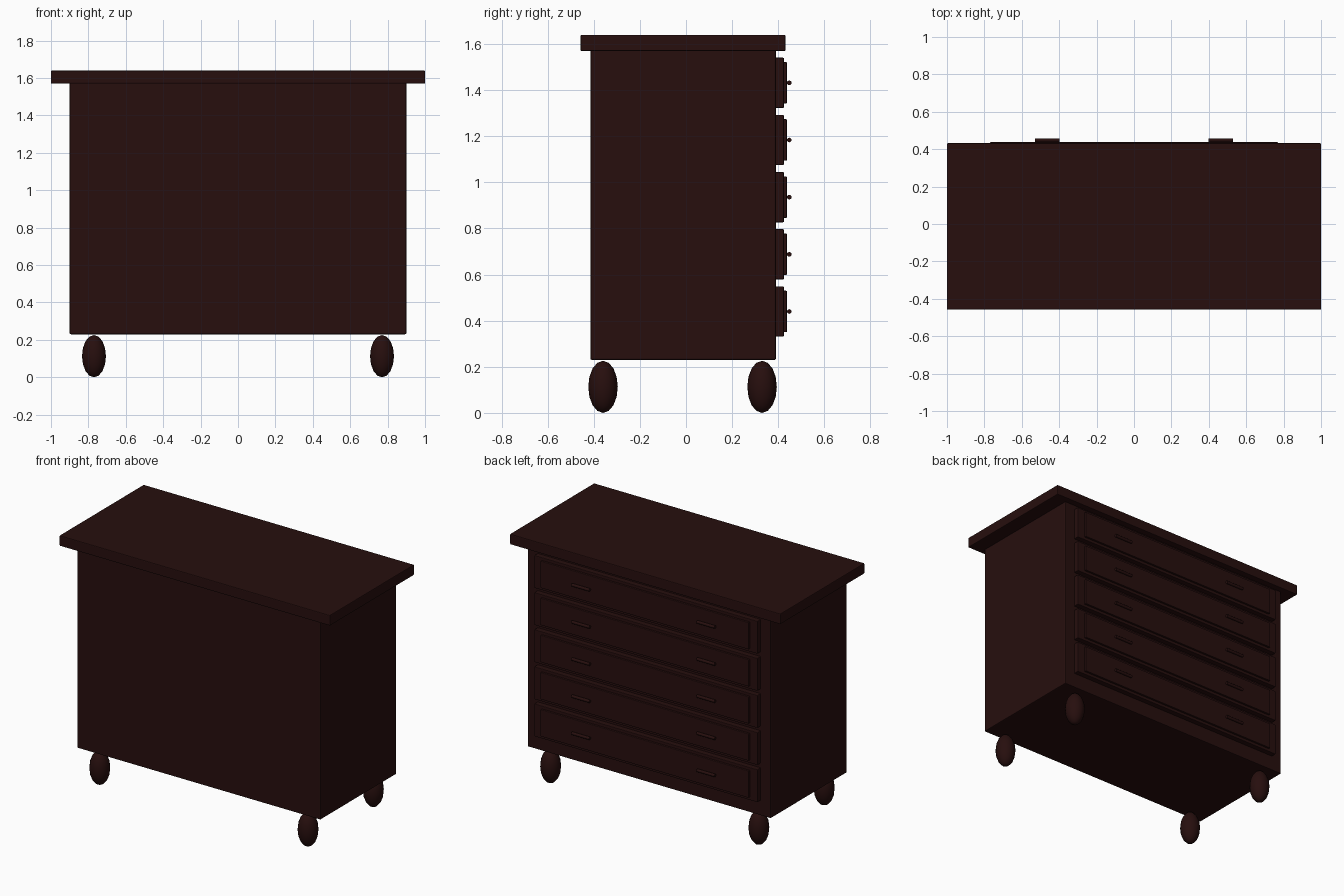
import bpy, math

if "Cube" in bpy.data.objects:
    bpy.data.objects.remove(bpy.data.objects["Cube"])

mat = bpy.data.materials.new("dark mahogany")
mat.diffuse_color = (0.02, 0.0045, 0.0042, 1)
mat.use_nodes = True
mat.node_tree.nodes["Principled BSDF"].inputs["Base Color"].default_value = mat.diffuse_color


def finish(name):
    ob = bpy.context.object
    ob.name = name
    ob.data.materials.append(mat)
    return ob


def box(name, x0, x1, y0, y1, z0, z1, bevel):
    bpy.ops.mesh.primitive_cube_add(
        size=1, location=((x0 + x1) / 2, (y0 + y1) / 2, (z0 + z1) / 2))
    ob = finish(name)
    ob.scale = (x1 - x0, y1 - y0, z1 - z0)
    bpy.ops.object.transform_apply(location=False, rotation=False, scale=True)
    m = ob.modifiers.new("edge", 'BEVEL')
    m.width = bevel
    m.segments = 2
    return ob


# carcass and overhanging top
box("cabinet_body", -0.9, 0.9, -0.415, 0.39, 0.23, 1.575, 0.006)
box("table_top", -1, 1, -0.458, 0.432, 1.57, 1.64, 0.005)

# five drawers on the +y side, each with a raised panel and two bar handles
for i in range(5):
    z = 0.44 + 0.248 * i
    box(f"drawer_front_{i+1}", -0.825, 0.825, 0.37, 0.425, z - 0.109, z + 0.109, 0.004)
    box(f"drawer_panel_{i+1}", -0.77, 0.77, 0.41, 0.438, z - 0.09, z + 0.09, 0.004)
    for side in (-1, 1):
        bpy.ops.mesh.primitive_cylinder_add(
            vertices=12, radius=0.01, depth=0.132,
            location=(side * 0.463, 0.448, z), rotation=(0, math.pi / 2, 0))
        finish(f"drawer_handle_{i+1}")
        bpy.ops.object.shade_smooth_by_angle()

# egg-shaped feet
for x in (-0.77, 0.77):
    for y in (-0.36, 0.33):
        bpy.ops.mesh.primitive_uv_sphere_add(
            segments=16, ring_count=8, radius=1, location=(x, y, 0.113))
        foot = finish("egg_foot")
        foot.scale = (0.064, 0.064, 0.113)
        bpy.ops.object.shade_smooth_by_angle(angle=math.radians(60))
